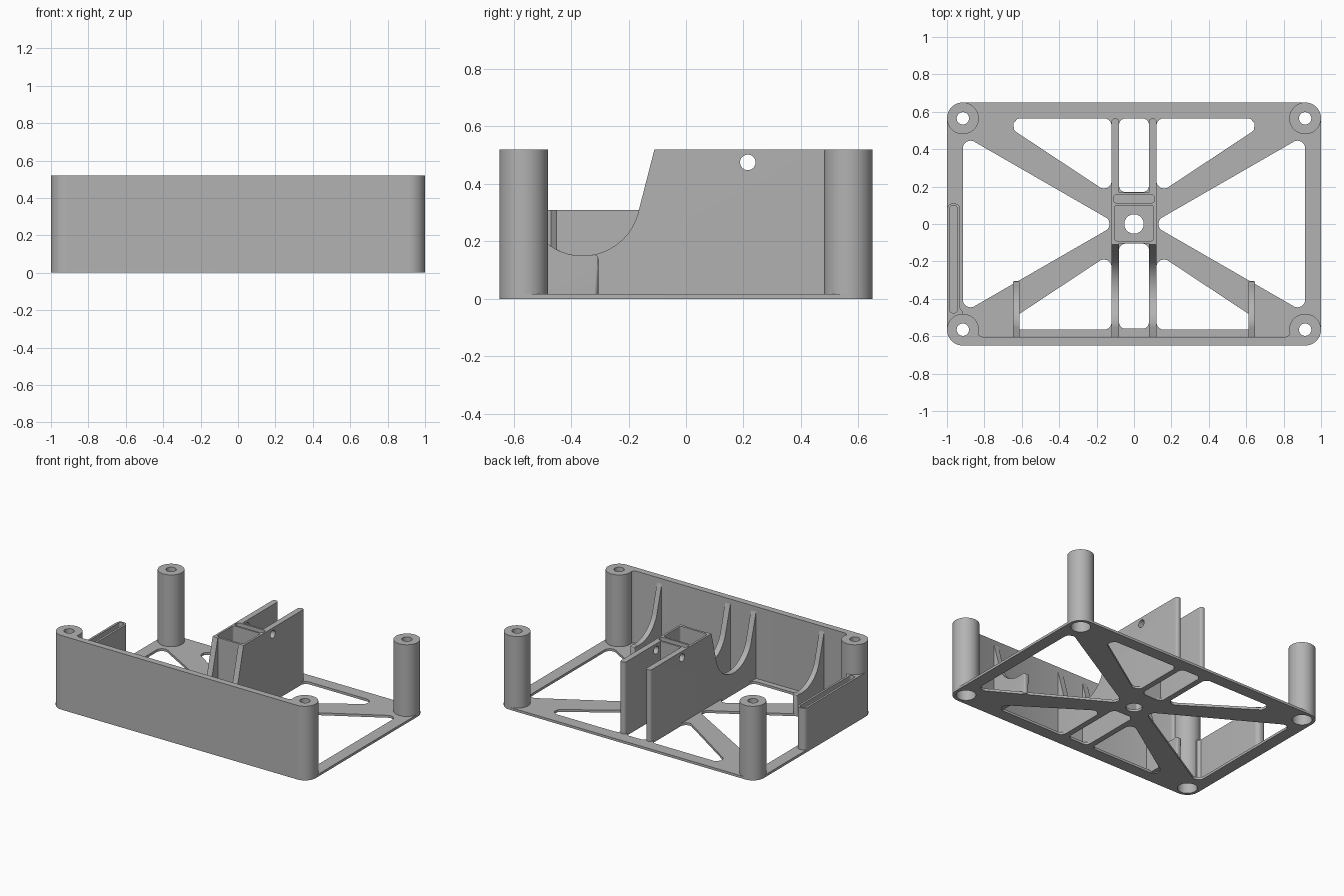
import bpy, bmesh, math
from mathutils import Vector

if "Cube" in bpy.data.objects:
    bpy.data.objects.remove(bpy.data.objects["Cube"])

grey = bpy.data.materials.new("plain_grey")
grey.use_nodes = True
COLOUR = (0.45, 0.45, 0.45, 1)
grey.diffuse_color = COLOUR
grey.node_tree.nodes["Principled BSDF"].inputs["Base Color"].default_value = COLOUR

HEIGHT, PLATE = 0.52, 0.017
BOSS_X, BOSS_Y, BOSS_R = 0.915, 0.565, 0.085
parts, cutters = [], []


def circle(cx, cy, r, n=40):
    return [(cx + r * math.cos(2 * math.pi * i / n), cy + r * math.sin(2 * math.pi * i / n))
            for i in range(n)]


def rounded(points, r, steps=6):
    """Outline with every corner filleted to radius r."""
    out = []
    for i, p in enumerate(points):
        p = Vector(p)
        a = (Vector(points[i - 1]) - p).normalized()
        b = (Vector(points[(i + 1) % len(points)]) - p).normalized()
        half = a.angle(b) / 2
        centre = p + (a + b).normalized() * (r / math.sin(half))
        start = p + a * (r / math.tan(half)) - centre
        end = p + b * (r / math.tan(half)) - centre
        for k in range(steps + 1):
            v = start.lerp(end, k / steps).normalized() * r
            out.append(tuple(centre + v))
    return out


def box(x0, x1, y0, y1):
    return [(x0, y0), (x1, y0), (x1, y1), (x0, y1)]


def prism(name, loops, lo, hi, axis="z", cutter=False, round_back=0):
    """Extrude closed outlines along z (xy outlines) or x (yz outlines)."""
    bm = bmesh.new()
    for loop in loops:
        verts = [bm.verts.new((u, v, lo) if axis == "z" else (lo, u, v)) for u, v in loop]
        face = bm.faces.new(verts)
        moved = bmesh.ops.extrude_face_region(bm, geom=[face])["geom"]
        shift = (0, 0, hi - lo) if axis == "z" else (hi - lo, 0, 0)
        bmesh.ops.translate(bm, vec=shift, verts=[g for g in moved if isinstance(g, bmesh.types.BMVert)])
    bmesh.ops.recalc_face_normals(bm, faces=bm.faces)
    if round_back:
        back = max(v.co.y for v in bm.verts)
        edges = [e for e in bm.edges if all(abs(v.co.y - back) < 1e-5 for v in e.verts)
                 and abs(e.verts[0].co.z - e.verts[1].co.z) > 0.01]
        bmesh.ops.bevel(bm, geom=edges, offset=round_back, segments=5, profile=0.5, affect="EDGES")
    mesh = bpy.data.meshes.new(name)
    bm.to_mesh(mesh)
    bm.free()
    obj = bpy.data.objects.new(name, mesh)
    bpy.context.collection.objects.link(obj)
    mesh.materials.append(grey)
    obj.hide_render = cutter
    (cutters if cutter else parts).append(obj)
    return obj


def cut(obj, *tools):
    for tool in tools:
        mod = obj.modifiers.new(tool.name, "BOOLEAN")
        mod.operation, mod.solver, mod.object = "DIFFERENCE", "EXACT", tool


corners = [(sx * BOSS_X, sy * BOSS_Y) for sx in (-1, 1) for sy in (-1, 1)]

# Cutters: screw holes, head recesses, plate windows, pockets
screw_holes = prism("screw_holes", [circle(x, y, 0.033) for x, y in corners], -0.1, 0.7, cutter=True)
head_bores = prism("head_bores", [circle(x, y, 0.063) for x, y in corners], -0.1, 0.4, cutter=True)
side_gap = [(0.915, 0.475), (0.09, 0), (0.915, -0.475)]
end_gap = [(0.74, 0.565), (0.12, 0.565), (0.12, 0.155)]
windows = [rounded(box(-0.08, 0.08, 0.17, 0.565), 0.035), rounded(box(-0.08, 0.08, -0.56, -0.105), 0.035),
           circle(0, 0, 0.052)]
for sx in (-1, 1):
    windows.append(rounded([(sx * x, y) for x, y in side_gap], 0.04))
    for sy in (-1, 1):
        windows.append(rounded([(sx * x, sy * y) for x, y in end_gap], 0.04))
plate_windows = prism("plate_windows", windows, -0.1, 0.1, cutter=True)
pockets = prism("pockets", [rounded(box(-0.105, 0.105, -0.09, 0.1), 0.015),
                            rounded(box(-0.11, 0.11, 0.113, 0.155), 0.015)], 0, 0.7, cutter=True)
cross_hole = prism("cross_hole", [circle(0.215, 0.475, 0.027)], -0.3, 0.3, "x", cutter=True)
card_slot = prism("card_slot", [rounded(box(-0.985, -0.945, -0.475, 0.097), 0.015)], 0.03, 0.5, cutter=True)

# Base plate with diagonal spokes
base = prism("base_plate", [rounded(box(-1, 1, -0.65, 0.65), BOSS_R, 10)], 0, PLATE)
cut(base, plate_windows, head_bores)

# Corner posts
for x, y in corners:
    name = ("front" if y < 0 else "back") + ("_left" if x > 0 else "_right") + "_post"
    post = prism(name, [circle(x, y, BOSS_R, 48)], 0, HEIGHT)
    cut(post, head_bores, screw_holes)

# Front wall with inner fillets against the posts
flare = [(0.81, -0.605), (0.828, -0.595), (0.84, -0.575), (BOSS_X, -0.565), (BOSS_X, -0.65)]
outline = flare + [(-x, y) for x, y in reversed(flare)]
front_wall = prism("front_wall", [outline], 0, HEIGHT)
cut(front_wall, head_bores, screw_holes)

# Slotted side wall
side_wall = prism("slotted_side_wall", [[(-1, -0.565), (-0.915, -0.565), (-0.915, -0.47), (-0.93, -0.45)]
                  + rounded(box(-1, -0.93, -0.1, 0.11), 0.03)[14:] + [(-1, -0.1)]], 0, 0.31)
cut(side_wall, head_bores, screw_holes, card_slot)


# Ribs share a U-shaped cradle curve in the yz plane
def cradle(start, end):
    return [(-0.36 + 0.2 * math.cos(math.radians(start + (end - start) * i / 20)),
             0.35 + 0.2 * math.sin(math.radians(start + (end - start) * i / 20))) for i in range(21)]


for side, sx in (("left", 1), ("right", -1)):
    long_profile = ([(-0.615, 0.01), (-0.615, HEIGHT)] + cradle(-164, -16)
                    + [(-0.11, HEIGHT), (0.565, HEIGHT), (0.565, 0.01)])
    rib = prism(side + "_long_rib", [long_profile], sx * 0.1 - 0.02, sx * 0.1 + 0.02, "x", round_back=0.019)
    cut(rib, pockets, cross_hole)
    short_profile = ([(-0.615, 0.005), (-0.615, HEIGHT)] + cradle(-164, -78)
                     + [(-0.309, 0.15), (-0.305, 0.14), (-0.305, 0.005)])
    prism(side + "_short_rib", [short_profile], sx * 0.63 - 0.018, sx * 0.63 + 0.018, "x", round_back=0.016)

# Central socket between the long ribs
socket = prism("centre_socket", [box(-0.09, 0.09, -0.105, 0.168)], PLATE, HEIGHT)
cut(socket, pockets)

# Apply the cuts, drop the cutters, smooth the round surfaces
bpy.context.view_layer.update()
bpy.ops.object.select_all(action="DESELECT")
for obj in parts:
    obj.select_set(True)
bpy.context.view_layer.objects.active = parts[0]
bpy.ops.object.convert(target="MESH")
for obj in cutters:
    bpy.data.objects.remove(obj)
bpy.ops.object.shade_smooth_by_angle(angle=math.radians(30))
